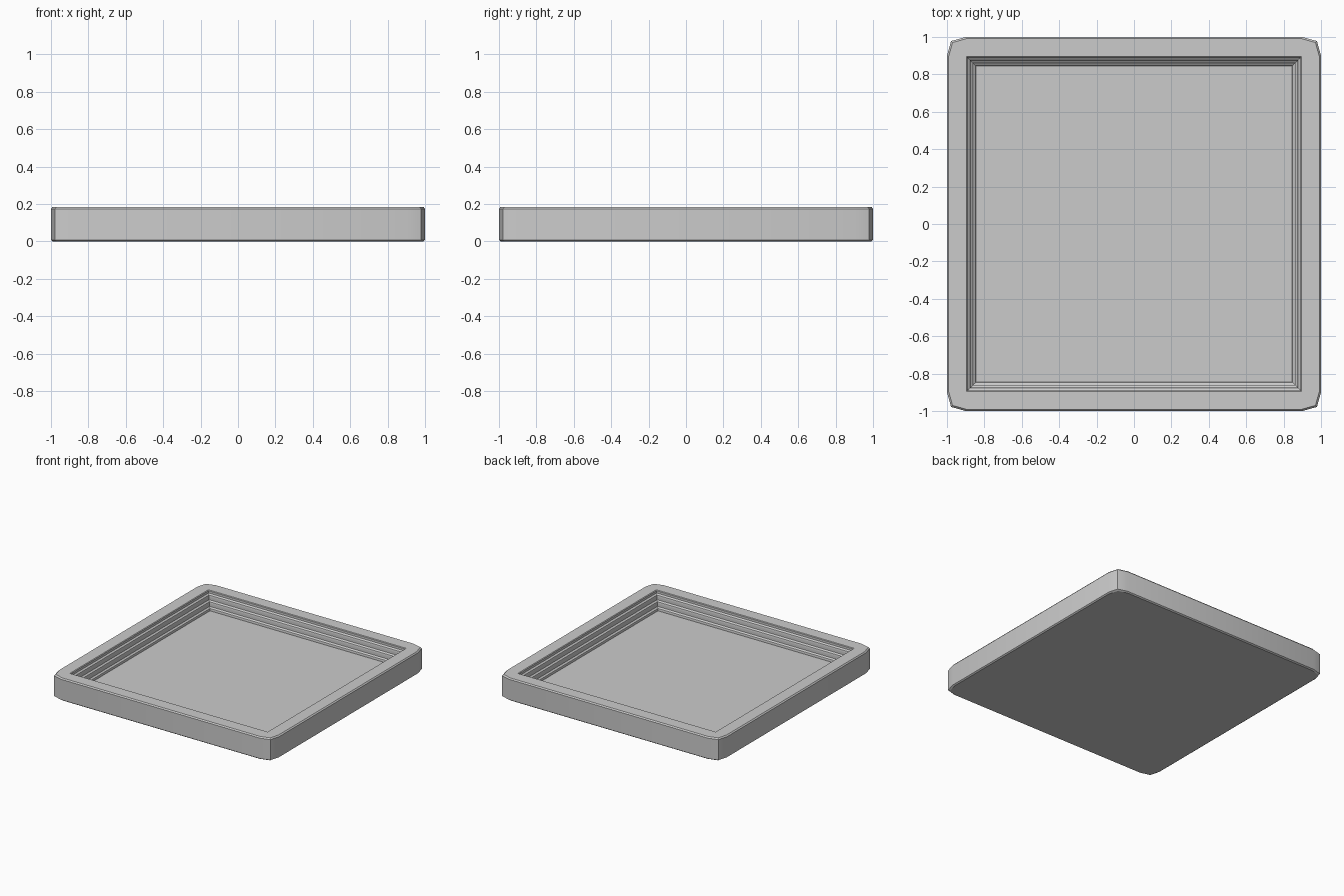
import bpy, bmesh, math

if "Cube" in bpy.data.objects:
    bpy.data.objects.remove(bpy.data.objects["Cube"])

# Profile rings from base centre edge up the outside, over the rim, down the stepped inside
# (half width, corner size, z)
rings = [(0.99, 0.1, 0.0), (1.0, 0.1, 0.008), (1.0, 0.1, 0.175), (0.992, 0.1, 0.185),
         (0.895, 0, 0.185), (0.89, 0, 0.18)]

# Three rounded mouldings stepping inward down to the floor
TOP, FLOOR, STEPS = 0.18, 0.045, 3
for i in range(STEPS):
    h = (TOP - FLOOR) / STEPS
    r = 0.89 - i * 0.015
    z = TOP - i * h
    rings += [(r, 0, z - 0.4 * h), (r - 0.004, 0, z - 0.5 * h),
              (r - 0.013, 0, z - 0.6 * h), (r - 0.015, 0, z - 0.75 * h),
              (r - 0.015, 0, z - h)]


def add_ring(bm, r, c, z):
    """Square ring with three points per corner; c = 0 gives sharp corners."""
    corner = [(r, r - c), (r - c * 0.22, r - c * 0.22), (r - c, r)]
    verts = []
    for q in range(4):
        for x, y in corner:
            for _ in range(q):
                x, y = -y, x
            verts.append(bm.verts.new((x, y, z)))
    return verts


# Tray body
bm = bmesh.new()
loops = [add_ring(bm, *ring) for ring in rings]
for a, b in zip(loops, loops[1:]):
    for i in range(12):
        j = (i + 1) % 12
        bm.faces.new((a[i], a[j], b[j], b[i]))
bm.faces.new(loops[0][::-1])
bm.faces.new(loops[-1])
bmesh.ops.remove_doubles(bm, verts=bm.verts, dist=0.0001)
bmesh.ops.recalc_face_normals(bm, faces=bm.faces)

mesh = bpy.data.meshes.new("tray")
bm.to_mesh(mesh)
bm.free()
tray = bpy.data.objects.new("tray", mesh)
bpy.context.collection.objects.link(tray)
bpy.context.view_layer.objects.active = tray
tray.select_set(True)
bpy.ops.object.shade_smooth_by_angle(angle=math.radians(30))
